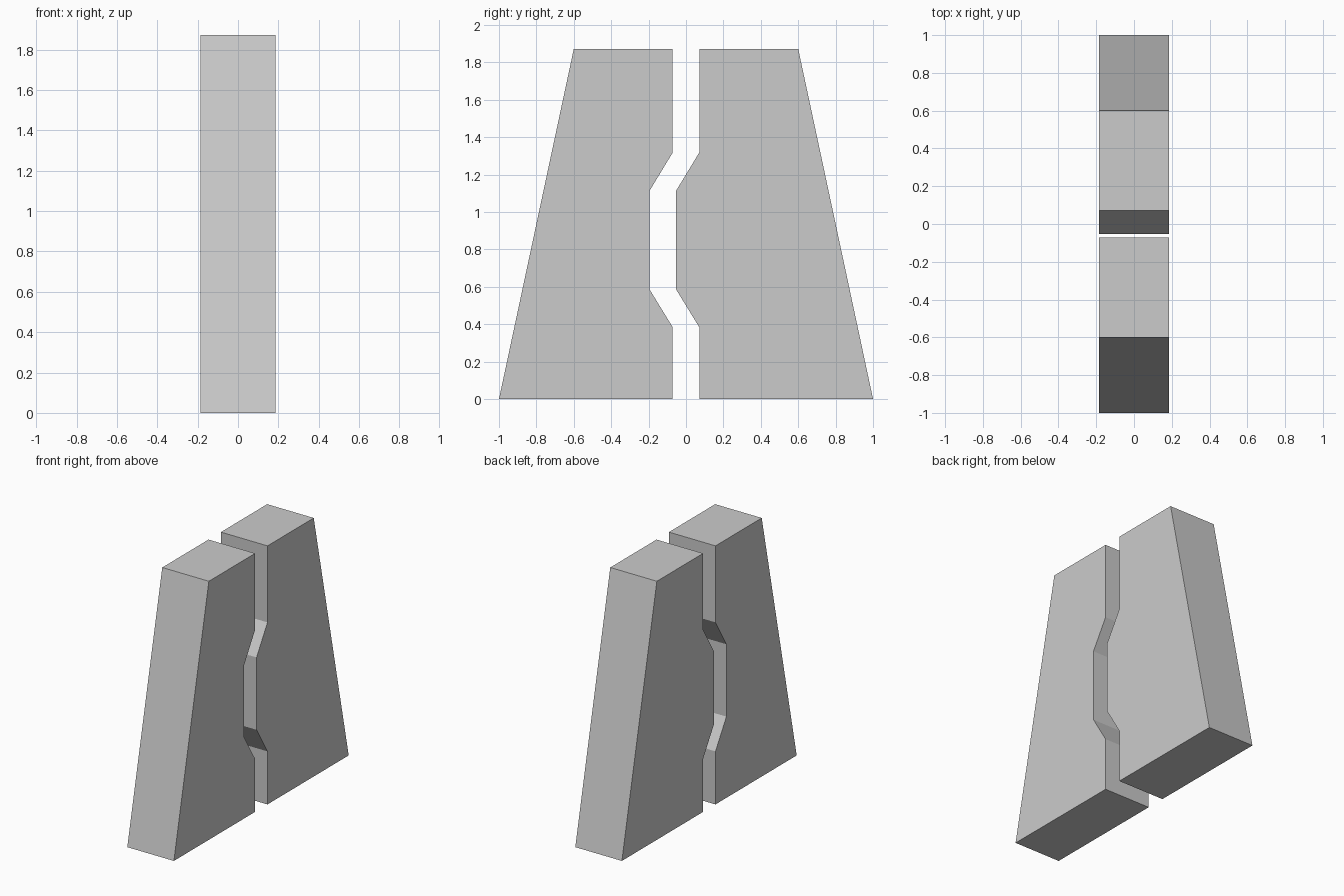
import bpy, bmesh

if "Cube" in bpy.data.objects:
    bpy.data.objects.remove(bpy.data.objects["Cube"])

HALF_X = 0.1865   # half thickness along x
TOP = 1.872


def slab(name, profile):
    """Extrude a (y, z) profile along x into a flat-faced solid."""
    bm = bmesh.new()
    face = bm.faces.new([bm.verts.new((-HALF_X, y, z)) for y, z in profile])
    ext = bmesh.ops.extrude_face_region(bm, geom=[face])
    verts = [v for v in ext["geom"] if isinstance(v, bmesh.types.BMVert)]
    bmesh.ops.translate(bm, verts=verts, vec=(2 * HALF_X, 0, 0))
    bmesh.ops.recalc_face_normals(bm, faces=bm.faces)
    mesh = bpy.data.meshes.new(name)
    bm.to_mesh(mesh)
    bm.free()
    obj = bpy.data.objects.new(name, mesh)
    bpy.context.collection.objects.link(obj)
    return obj


def inner_edge(y):
    """Stepped joint line, bottom to top, bulging towards -y."""
    d = y - 0.125
    return [(y, 0), (y, 0.384), (d, 0.588), (d, 1.112), (y, 1.318), (y, TOP)]


# Half with the recess, and half with the matching bulge
for name, side in (("recessed_half", -1), ("bulged_half", 1)):
    slab(name, inner_edge(side * 0.071) + [(side * 0.6, TOP), (side * 1.0, 0)])
